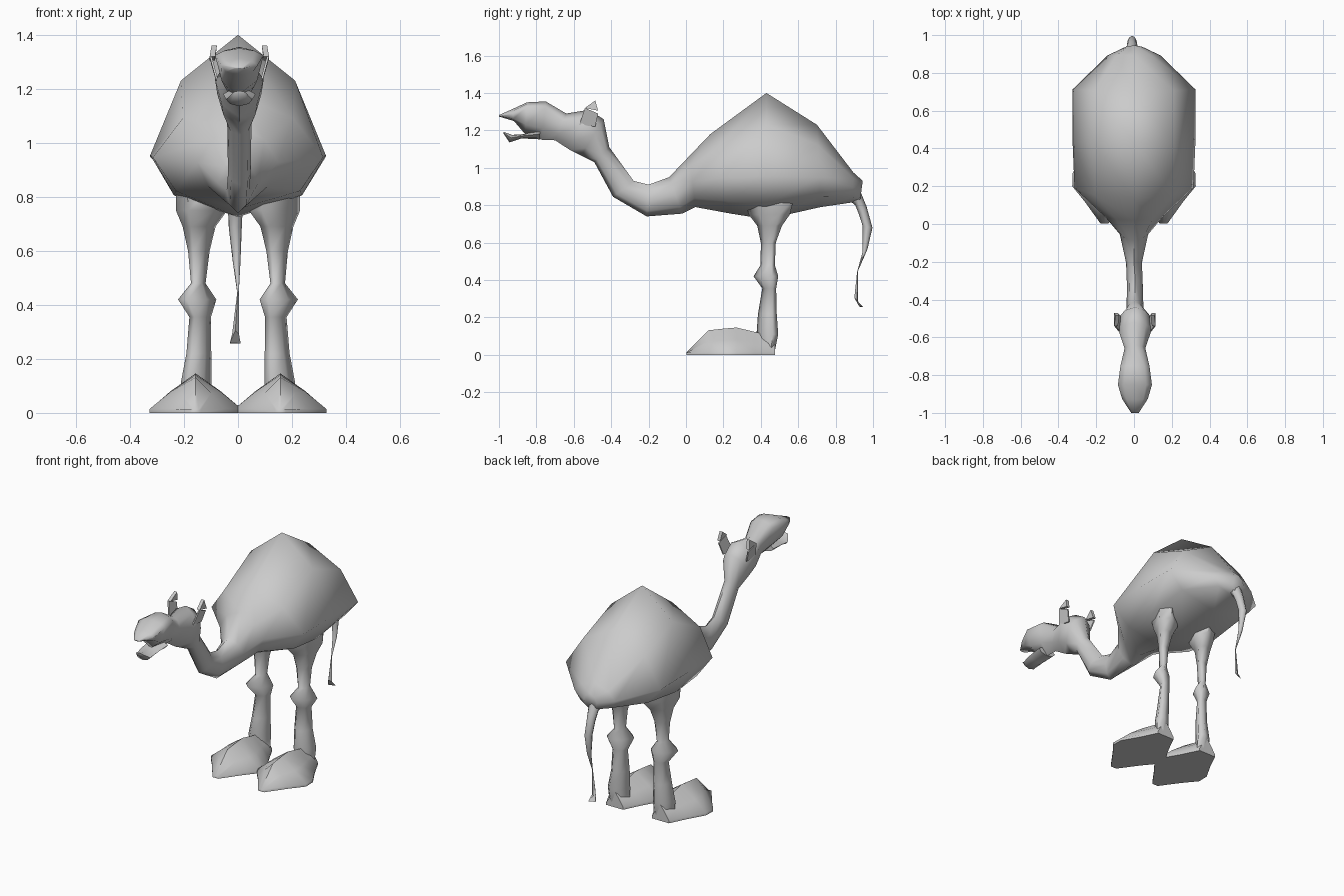
import bpy, bmesh, math
from mathutils import Vector

CX = 0.005  # slight sideways offset of the head and neck


def loft(name, rings, angle=75):
    """Skin a list of equal-length point rings and cap both ends."""
    bm = bmesh.new()
    vs = [[bm.verts.new(p) for p in r] for r in rings]
    n = len(vs[0])
    for a, b in zip(vs, vs[1:]):
        for i in range(n):
            j = (i + 1) % n
            bm.faces.new((a[i], a[j], b[j], b[i]))
    bm.faces.new(vs[0])
    bm.faces.new(vs[-1])
    bmesh.ops.recalc_face_normals(bm, faces=bm.faces)
    me = bpy.data.meshes.new(name)
    bm.to_mesh(me)
    bm.free()
    ob = bpy.data.objects.new(name, me)
    bpy.context.collection.objects.link(ob)
    bpy.ops.object.select_all(action='DESELECT')
    ob.select_set(True)
    bpy.context.view_layer.objects.active = ob
    bpy.ops.object.shade_smooth_by_angle(angle=math.radians(angle))
    return ob


def section(yt, zt, yb, zb, w, m=0.5, cx=0.0):
    """Eight-sided ring from its top point, bottom point, half width and height of the widest part."""
    prof = [(0, 1), (.65, m + (1 - m) * .62), (1, m), (.73, m * .35), (0, 0),
            (-.73, m * .35), (-1, m), (-.65, m + (1 - m) * .62)]
    return [(cx + x * w, yb + (yt - yb) * f, zb + (zt - zb) * f) for x, f in prof]


def hring(x, y, z, rx, ry, n=6):
    """Horizontal ring for legs."""
    return [(x + rx * math.cos(2 * math.pi * i / n),
             y + ry * math.sin(2 * math.pi * (i + .5) / n) / math.sin(math.pi / 2 if n == 6 else 1), z)
            for i in range(n)]


def blade(name, pts, thick):
    """Thin flat plate, extruded along x."""
    return loft(name, [[(x - thick, y, z) for x, y, z in pts],
                       [(x + thick, y, z) for x, y, z in pts]], 30)


# humped body, neck and head in one skin, tail end to nose
loft("body_neck_head", [
    section(.945, .93, .93, .82, .045),
    section(.895, .975, .89, .815, .14),
    section(.70, 1.23, .72, .79, .325, .36),
    section(.43, 1.40, .43, .725, .325, .34),
    section(.13, 1.18, .24, .755, .315, .45),
    section(.02, 1.065, .05, .79, .15, .5),
    section(-.09, .95, -.02, .755, .075),
    section(-.20, .91, -.21, .74, .042),
    section(-.28, .93, -.39, .845, .042, .5, CX),
    section(-.41, 1.11, -.49, 1.03, .045, .5, CX),
    section(-.44, 1.26, -.56, 1.065, .082, .6, CX),
    section(-.52, 1.31, -.62, 1.095, .09, .65, CX),
    section(-.64, 1.29, -.70, 1.147, .055, .7, CX),
    section(-.75, 1.355, -.77, 1.15, .077, .85, CX),
    section(-.85, 1.35, -.86, 1.18, .09, .85, CX),
    section(-.93, 1.313, -.92, 1.25, .068, .6, CX),
    section(-1.0, 1.282, -1.0, 1.274, .02, .5, CX),
])

# lower jaw
loft("lower_jaw", [
    section(-.78, 1.20, -.78, 1.152, .06, .6, CX),
    section(-.87, 1.18, -.88, 1.157, .055, .6, CX),
    section(-.93, 1.176, -.944, 1.136, .048, .6, CX),
    section(-.976, 1.192, -.976, 1.184, .022, .5, CX),
])

# tail
loft("tail", [
    section(.89, .97, .88, .82, .06, .5, -.005),
    section(.93, .88, .905, .80, .035, .5, -.01),
    section(.965, .794, .925, .75, .028, .5, -.01),
    section(.997, .68, .944, .69, .024, .5, -.01),
    section(.97, .564, .944, .55, .014, .5, -.005),
    section(.919, .447, .915, .444, .003),
])

# tail tuft
loft("tail_tuft", [
    [(0, .915, .445), (.003, .917, .445), (0, .919, .445), (-.003, .917, .445)],
    [(-.01, .90, .305), (.004, .915, .29), (-.008, .92, .285), (-.022, .915, .29)],
    [(-.03, .925, .26), (.01, .942, .257), (.008, .946, .257), (-.03, .93, .257)],
], 30)

for s, side in ((1, "right"), (-1, "left")):
    # leg with bulging knee, flaring into the belly
    leg = [(.152, .432, .03, .055, .045), (.155, .435, .11, .057, .058),
           (.145, .435, .22, .046, .05), (.140, .445, .355, .04, .037),
           (.151, .427, .42, .071, .066), (.147, .437, .48, .027, .038),
           (.145, .44, .60, .04, .04), (.144, .447, .69, .061, .066),
           (.135, .445, .75, .095, .11), (.15, .445, .83, .08, .13)]
    loft("leg_" + side, [hring(s * x, y, z, rx, ry) for x, y, z, rx, ry in leg])

    # wide splayed foot, toe to heel: y, half width, height
    rings = []
    for y, w, h in ((.002, .02, .012), (.12, .105, .131), (.20, .170, .14),
                    (.27, .168, .146), (.37, .11, .122), (.475, .058, .10)):
        low = min(.015, h)
        rings.append([(s * (.157 + x * w), y, z) for x, z in
                      ((-1, 0), (-1, low), (-.55, low + (h - low) * .5), (0, h),
                       (.55, low + (h - low) * .5), (1, low), (1, 0))])
    loft("foot_" + side, rings, 60)

    # drooping ear flap and small pointed ear tip
    blade("ear_flap_" + side, [(CX + s * .082, -.57, 1.23), (CX + s * .08, -.485, 1.22),
                               (CX + s * .10, -.47, 1.29), (CX + s * .106, -.54, 1.32)], .004)
    blade("ear_tip_" + side, [(CX + s * .10, -.54, 1.32), (CX + s * .093, -.485, 1.36),
                              (CX + s * .10, -.47, 1.305)], .010)
